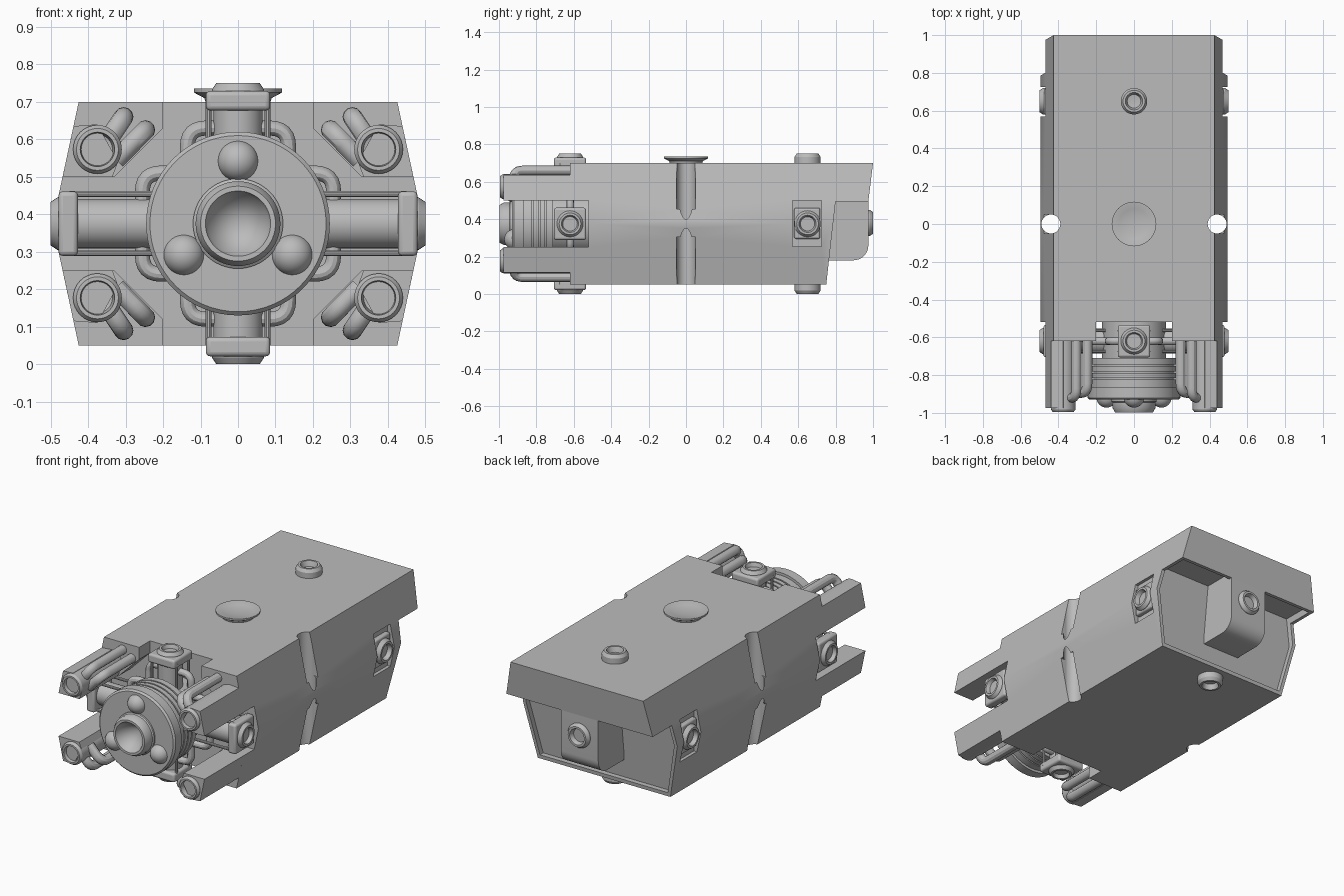
import bpy, bmesh, math
from mathutils import Vector, Matrix

if "Cube" in bpy.data.objects:
    bpy.data.objects.remove(bpy.data.objects["Cube"])

grey = bpy.data.materials.new("hull grey")
grey.diffuse_color = (0.5, 0.5, 0.5, 1)
grey.use_nodes = True
grey.node_tree.nodes["Principled BSDF"].inputs["Base Color"].default_value = grey.diffuse_color
CZ = 0.375  # height of the long axis


def finish(name, bm):
    bmesh.ops.remove_doubles(bm, verts=bm.verts, dist=1e-5)
    bmesh.ops.recalc_face_normals(bm, faces=bm.faces)
    me = bpy.data.meshes.new(name)
    bm.to_mesh(me)
    bm.free()
    me.materials.append(grey)
    ob = bpy.data.objects.new(name, me)
    bpy.context.collection.objects.link(ob)
    return ob


def extrude(name, a, b):
    """Solid between two matching outlines."""
    bm = bmesh.new()
    va, vb = [bm.verts.new(p) for p in a], [bm.verts.new(p) for p in b]
    bm.faces.new(va)
    bm.faces.new(vb[::-1])
    for i in range(len(a)):
        j = (i + 1) % len(a)
        bm.faces.new((va[i], vb[i], vb[j], va[j]))
    return finish(name, bm)


def prism_y(name, pts, y0, y1):
    return extrude(name, [(x, y0, z) for x, z in pts], [(x, y1, z) for x, z in pts])


def prism_x(name, pts, x0, x1):
    return extrude(name, [(x0, y, z) for y, z in pts], [(x1, y, z) for y, z in pts])


def box(name, lo, hi, bevel=0):
    (x0, y0, z0), (x1, y1, z1) = lo, hi
    ob = prism_y(name, [(x0, z0), (x1, z0), (x1, z1), (x0, z1)], y0, y1)
    if bevel:
        m = ob.modifiers.new("bevel", 'BEVEL')
        m.width, m.segments = bevel, 3
    return ob


def lathe(name, prof, origin, direction, n=32):
    """Spin (radius, height) points round an axis."""
    bm = bmesh.new()
    rings = [[bm.verts.new((r * math.cos(2 * math.pi * i / n), r * math.sin(2 * math.pi * i / n), h))
              for i in range(n)] for r, h in prof]
    for a, b in zip(rings, rings[1:]):
        for i in range(n):
            bm.faces.new((a[i], a[(i + 1) % n], b[(i + 1) % n], b[i]))
    rot = Vector(direction).to_track_quat('Z', 'Y').to_matrix().to_4x4()
    bm.transform(Matrix.Translation(origin) @ rot)
    return finish(name, bm)


def tube(name, pts, r, bend, cyclic=False):
    """Round pipe along a path with softened corners."""
    pts = [Vector(p) for p in pts]
    out = []
    for i, p in enumerate(pts):
        if not cyclic and i in (0, len(pts) - 1):
            out.append(p)
            continue
        q, s = pts[i - 1], pts[(i + 1) % len(pts)]
        a, b = p + (q - p).normalized() * bend, p + (s - p).normalized() * bend
        out += [a.lerp(p, t / 6).lerp(p.lerp(b, t / 6), t / 6) for t in range(7)]
    cu = bpy.data.curves.new(name, 'CURVE')
    cu.dimensions, cu.bevel_depth, cu.bevel_resolution, cu.use_fill_caps = '3D', r, 4, True
    sp = cu.splines.new('POLY')
    sp.points.add(len(out) - 1)
    for k, p in zip(sp.points, out):
        k.co = (*p, 1)
    sp.use_cyclic_u = cyclic
    tmp = bpy.data.objects.new(name, cu)
    bpy.context.collection.objects.link(tmp)
    me = bpy.data.meshes.new_from_object(tmp.evaluated_get(bpy.context.evaluated_depsgraph_get()))
    bpy.data.objects.remove(tmp)
    me.materials.clear()
    me.materials.append(grey)
    ob = bpy.data.objects.new(name, me)
    bpy.context.collection.objects.link(ob)
    return ob


def cut(target, cutter):
    m = target.modifiers.new("cut", 'BOOLEAN')
    m.operation, m.solver, m.object = 'DIFFERENCE', 'EXACT', cutter
    bpy.context.view_layer.objects.active = target
    bpy.ops.object.modifier_apply(modifier=m.name)
    bpy.data.objects.remove(cutter)


def port(name, tip, d, base=0.05):
    d = Vector(d)
    prof = [(0, 0), (.07, 0), (.07, base - .018), (.058, base), (.046, base),
            (.042, base - .01), (.036, base - .03), (0, base - .035)]
    lathe(name, prof, Vector(tip) - d * base, d)


# Hull: six-sided bar with stepped, slanted tail
def half(z):
    return 0.495 - abs(z - CZ) * 0.07 / 0.325


def section(z0, z1, inset):
    zs = (z0, CZ, z1)
    return [(half(z) - inset, z) for z in zs] + [(inset - half(z), z) for z in zs[::-1]]


hull = prism_y("hull", section(.05, .7, 0), -.62, 1.05)
cut(hull, prism_x("tail_cutter", [(.744, 0), (.80, .495), (.975, .495), (1.006, .75), (1.2, .75), (1.2, 0)], -.6, .6))
rim = section(.072, .53, .02)
cut(hull, extrude("tail_recess", [(x, .745 + (z - .05) * .113 - .025, z) for x, z in rim],
                  [(x, .955, z) for x, z in rim]))

# Cross-shaped recess in the nose
q = [(.2, .5), (.2, .255), (.33, .125), (.6, .125)]
cross = q + [(x, -z) for x, z in q[::-1]] + [(-x, -z) for x, z in q] + [(-x, z) for x, z in q[::-1]]
cut(hull, prism_y("nose_cutter", [(x, z + CZ) for x, z in cross], -.8, -.52))

# Side channels and side port pockets
for s in (-1, 1):
    cut(hull, lathe("channel_cutter", [(0, -.1), (.05, -.1), (.05, .9), (0, .9)], (s * .44, 0, 0), (0, 0, 1)))
    xa, xb = sorted((s * .44, s * .6))
    for z0, z1 in ((-.1, .305), (.455, .9)):
        cut(hull, box("channel_opening", (xa, -.0495, z0), (xb, .0495, z1)))
    xa, xb = sorted((s * .45, s * .6))
    cut(hull, box("pocket_cutter", (xa, .57, .255), (xb, .725, .5)))
    xa, xb = sorted((s * .43, s * .476))
    box("rear_side_port_block", (xa, .578, .295), (xb, .717, .46), .01)
    port("rear_side_port", (s * .5, .65, CZ), (s, 0, 0))

# Rear upper and lower ports, dish on the roof
port("rear_top_port", (0, .65, .75), (0, 0, 1), .06)
port("rear_bottom_port", (0, .65, 0), (0, 0, -1), .06)
lathe("roof_dish", [(0, 0), (.085, 0), (.09, .015), (.118, .03), (.118, .04), (.11, .04),
                    (.08, .031), (.04, .026), (0, .024)], (0, 0, .695), (0, 0, 1), 48)

# Tail block with rounded lower edge
arc = [(.895 + .08 * math.sin(a), .26 - .08 * math.cos(a)) for a in [i * math.pi / 16 for i in range(9)]]
prism_x("tail_block", [(.74, .18)] + arc + [(.975, .54), (.74, .54)], -.12, .12)
port("tail_port", (0, 1, .38), (0, -0 + 1, 0))

# Docking core: ribbed drum with nozzle
drum = [(0, .51), (.17, .51), (.17, .71), (.23, .71)]
for h in (.745, .78, .815):
    drum += [(.23, h), (.215, h), (.215, h + .008), (.23, h + .008)]
drum += [(.23, .865), (.245, .865), (.245, .92), (.235, .93), (.12, .93), (.12, .94), (.113, .945),
         (.113, .975), (.1, .998), (.087, .998), (.08, .98), (0, .89)]
lathe("docking_core", drum, (0, 0, CZ), (0, -1, 0), 64)
for i in range(3):
    a = math.radians(90 + 120 * i)
    ball = [(.055 * math.sin(math.pi * t / 14), -.055 * math.cos(math.pi * t / 14)) for t in range(15)]
    lathe("core_ball", ball, (.167 * math.cos(a), -.917, CZ + .167 * math.sin(a)), (0, -1, 0), 28)

# Four thruster arms round the core
for dx, dz, L in ((0, 1, .375), (0, -1, .375), (1, 0, .5), (-1, 0, .5)):
    d, side, c = Vector((dx, 0, dz)), Vector((dz, 0, dx)), Vector((0, -.62, CZ))
    lathe("arm_tube", [(0, .12), (.066, .12), (.066, L - .05), (0, L - .05)], c, d)
    w = Vector((abs(dz), 0, abs(dx))) * .086 + Vector((0, .086, 0))
    t = Vector((abs(dx), 0, abs(dz))) * .026
    mid = c + d * (L - .047)
    box("arm_cap", mid - w - t, mid + w + t, .012)
    port("arm_port", c + d * L, d, .04)
    for s in (-1, 1):
        for y in (-.055, .055):
            lathe("arm_rod", [(0, .15), (.008, .15), (.008, L - .05), (0, L - .05)],
                  c + side * s * .079 + Vector((0, y, 0)), d, 10)

# Pipe loops behind the drum
for name, w, h in (("tall_pipe_loop", .135, .255), ("wide_pipe_loop", .255, .135)):
    tube(name, [(-w, -.62, CZ - h), (w, -.62, CZ - h), (w, -.62, CZ + h), (-w, -.62, CZ + h)], .02, .05, True)

# Corner prongs: wing, thruster barrel and two bent feed pipes
for sx in (-1, 1):
    for sz in (-1, 1):
        def at(x, z):
            return (sx * x, CZ + sz * (z - CZ))

        prism_y("prong_wing", [at(*p) for p in ((.32, .54), (.335, .5), (.468, .5), (.439, .635), (.375, .64))],
                -.975, -.6)
        x, z = at(.375, .573)
        lathe("prong_barrel", [(0, .6), (.065, .6), (.065, .982), (.056, .995), (.046, .995), (.04, .95), (0, .94)],
              (x, 0, z), (0, -1, 0))
        for p, e, y in (((.305, .66), (.355, .585), -.92), ((.247, .625), (.325, .545), -.895)):
            (x0, z0), (x1, z1) = at(*p), at(*e)
            tube("prong_pipe", [(x0, -.5 if p[0] < .2 else -.6, z0), (x0, y, z0), (x1, y, z1)], .026, .05)

# Smooth round parts, keep hard edges
bpy.ops.object.select_all(action='SELECT')
bpy.context.view_layer.objects.active = hull
bpy.ops.object.shade_smooth_by_angle(angle=math.radians(30))
